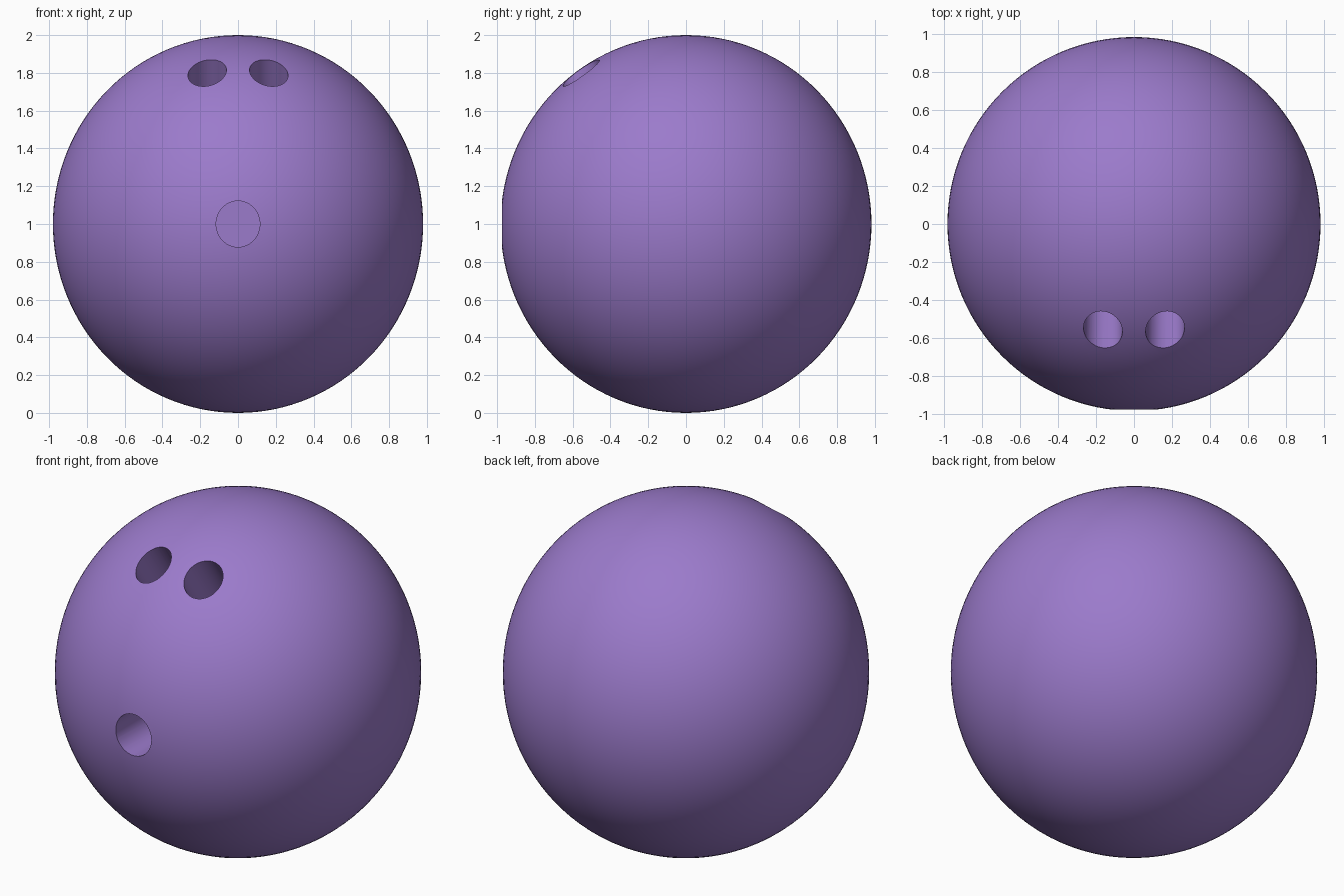
import bpy
import math
from mathutils import Vector

old = bpy.data.objects.get("Cube")
if old:
    bpy.data.objects.remove(old, do_unlink=True)

# Single glossy purple
purple = bpy.data.materials.new("purple")
purple.use_nodes = True
colour = (0.33, 0.197, 0.6, 1)
purple.diffuse_color = colour
purple.node_tree.nodes["Principled BSDF"].inputs["Base Color"].default_value = colour

# Ball, very slightly taller than wide
bpy.ops.mesh.primitive_uv_sphere_add(segments=128, ring_count=64, radius=1, location=(0, 0, 1))
ball = bpy.context.object
ball.name = "ball"
ball.scale = (0.98, 0.982, 1)
bpy.ops.object.transform_apply(location=False, rotation=False, scale=True)
ball.data.materials.append(purple)


def drill(name, mouth, axis, half_width, half_height, depth=0.5):
    """Cut an oval hole into the ball; axis points out of the mouth."""
    axis = Vector(axis).normalized()
    margin = 0.15
    centre = Vector(mouth) + axis * (margin - depth) / 2
    bpy.ops.mesh.primitive_cylinder_add(vertices=48, radius=1, depth=1, location=centre)
    cutter = bpy.context.object
    cutter.name = name
    cutter.rotation_euler = (math.atan2(-axis.y, axis.z), 0, 0)
    cutter.scale = (half_width, half_height, depth + margin)
    cutter.data.materials.append(purple)
    cutter.hide_render = True
    cut = ball.modifiers.new(name, "BOOLEAN")
    cut.operation = "DIFFERENCE"
    cut.solver = "EXACT"
    cut.object = cutter
    bpy.context.view_layer.objects.active = ball
    bpy.ops.object.modifier_apply(modifier=cut.name)
    bpy.data.objects.remove(cutter, do_unlink=True)


# Thumb hole at the front, two finger holes near the top
drill("thumb_hole", (0, -0.98, 1), (0, -1, 0), 0.116, 0.122)
for side, x in (("left", 0.163), ("right", -0.163)):
    drill(side + "_finger_hole", (x, -0.555, 1.80), (0, -0.57, 0.82), 0.102, 0.118)

# Smooth surface with crisp hole rims
bpy.ops.object.select_all(action="DESELECT")
ball.select_set(True)
bpy.context.view_layer.objects.active = ball
bpy.ops.object.shade_smooth_by_angle(angle=math.radians(35))
